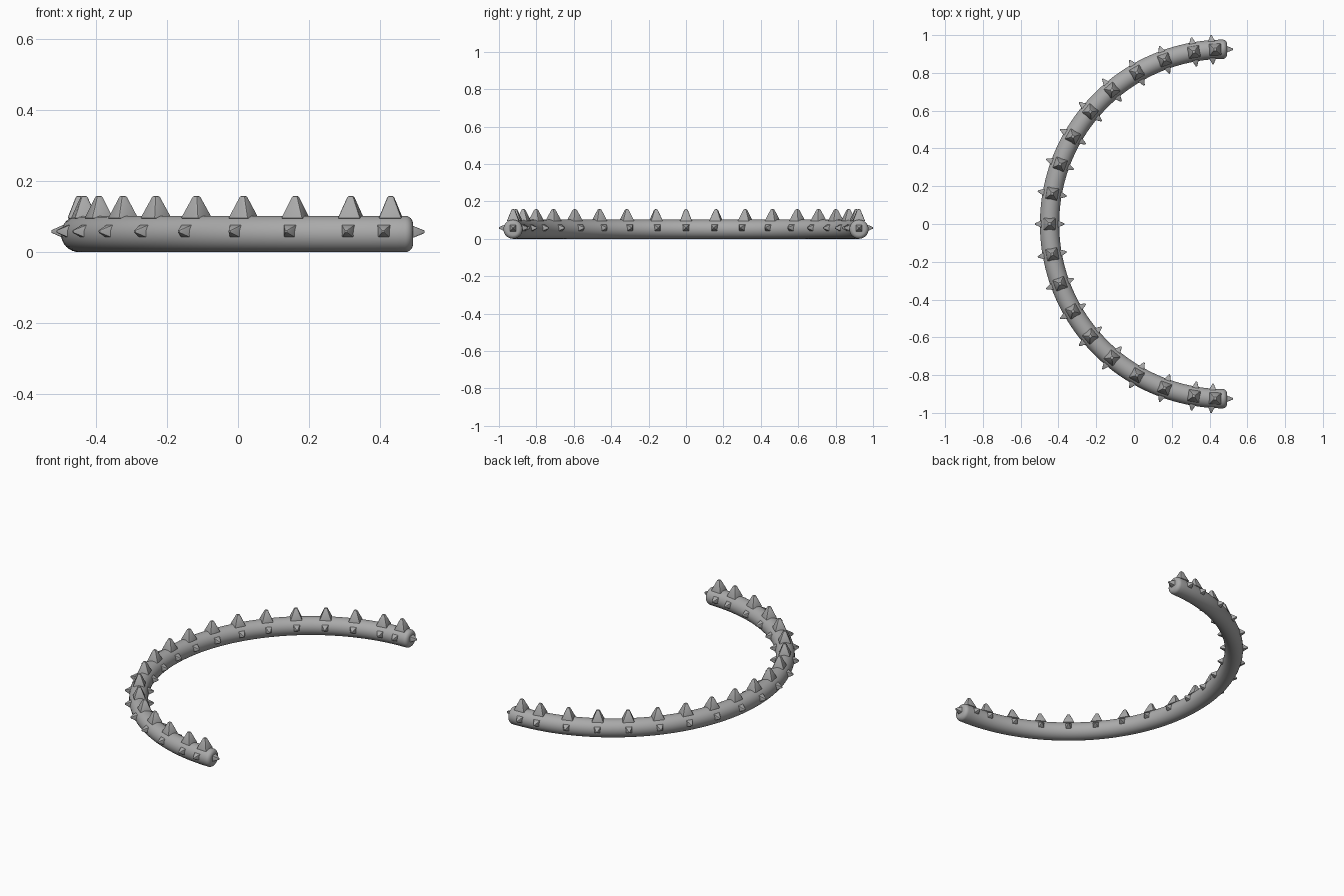
import bpy, bmesh, math
from mathutils import Vector, Matrix

if "Cube" in bpy.data.objects:
    bpy.data.objects.remove(bpy.data.objects["Cube"])

CX, R, TUBE, ZC = 0.478, 0.925, 0.051, 0.051   # arc centre, arc radius, tube radius, tube height
END = 0.492                                    # x of the flat tube ends

grey = bpy.data.materials.new("grey")
grey.diffuse_color = (0.4, 0.4, 0.4, 1)
grey.use_nodes = True
grey.node_tree.nodes["Principled BSDF"].inputs["Base Color"].default_value = grey.diffuse_color


def finish(bm, name, angle):
    bmesh.ops.recalc_face_normals(bm, faces=bm.faces)
    me = bpy.data.meshes.new(name)
    bm.to_mesh(me)
    bm.free()
    ob = bpy.data.objects.new(name, me)
    bpy.context.collection.objects.link(ob)
    me.materials.append(grey)
    bpy.context.view_layer.objects.active = ob
    ob.select_set(True)
    bpy.ops.object.shade_smooth_by_angle(angle=math.radians(angle))
    ob.select_set(False)
    return ob


def frame(deg):
    """Point on the arc, outward direction and tangent; 0 is the far left."""
    a = math.radians(deg)
    out = Vector((-math.cos(a), math.sin(a), 0))
    return Vector((CX, 0, ZC)) + out * R, out, Vector((math.sin(a), math.cos(a), 0))


# Curved tube with rounded ends: rings of (centre, outward, radius)
rings = []
for i in range(-45, 46):
    p, o, t = frame(i * 2)
    rings.append((p, o, TUBE))
B = 0.022
cap = []
for k in range(0, 7):
    a = math.radians(15 * k)
    cap.append((END - B + B * math.sin(a), TUBE - B + B * math.cos(a)))
rings = [r for r in rings if r[0].x < END - B - 0.005]
tip = lambda s: [(Vector((x, s * R, ZC)), Vector((0, s, 0)), r) for x, r in cap]
rings = tip(-1)[::-1] + rings + tip(1)

bm = bmesh.new()
N = 32
prev = None
for c, o, r in rings:
    ring = [bm.verts.new(c + o * r * math.cos(j * math.tau / N)
                         + Vector((0, 0, r * math.sin(j * math.tau / N)))) for j in range(N)]
    if prev:
        for j in range(N):
            bm.faces.new((prev[j], prev[(j + 1) % N], ring[(j + 1) % N], ring[j]))
    else:
        bm.faces.new(ring)
    prev = ring
bm.faces.new(prev)
finish(bm, "curved_tube", 40)


# Blunt square spikes with softened edges
def spike(bm, base, direction, side, width, top, length):
    d, s = direction.normalized(), side.normalized()
    u = d.cross(s)
    m = Matrix((s, u, d)).transposed().to_4x4()
    m.translation = base + d * length / 2
    new = bmesh.ops.create_cone(bm, cap_ends=True, segments=4, radius1=width / math.sqrt(2),
                                radius2=top / math.sqrt(2), depth=length,
                                matrix=m @ Matrix.Rotation(math.pi / 4, 4, 'Z'))
    edges = {e for v in new["verts"] for e in v.link_edges}
    bmesh.ops.bevel(bm, geom=list(edges), offset=top * 0.3, segments=2,
                    affect='EDGES', profile=0.5)


UP = Vector((0, 0, 1))
angles = [-87] + [i * 10 for i in range(-8, 9)] + [87]
top_bm, side_bm, end_bm = bmesh.new(), bmesh.new(), bmesh.new()
for a in angles:
    p, o, t = frame(a)
    spike(top_bm, p + UP * (TUBE - 0.008), UP, t, 0.066, 0.016, 0.064)
    p, o, t = frame(a if abs(a) < 85 else math.copysign(86, a))
    for s in (1, -1):
        spike(side_bm, p + o * s * (TUBE - 0.008) + UP * 0.007, o * s, UP, 0.038, 0.007, 0.035)
for s in (1, -1):
    spike(end_bm, Vector((END - 0.004, s * R, ZC + 0.006)), Vector((1, 0, 0)), UP, 0.037, 0.007, 0.037)
finish(top_bm, "top_spikes", 30)
finish(side_bm, "side_spikes", 30)
finish(end_bm, "end_spikes", 30)
